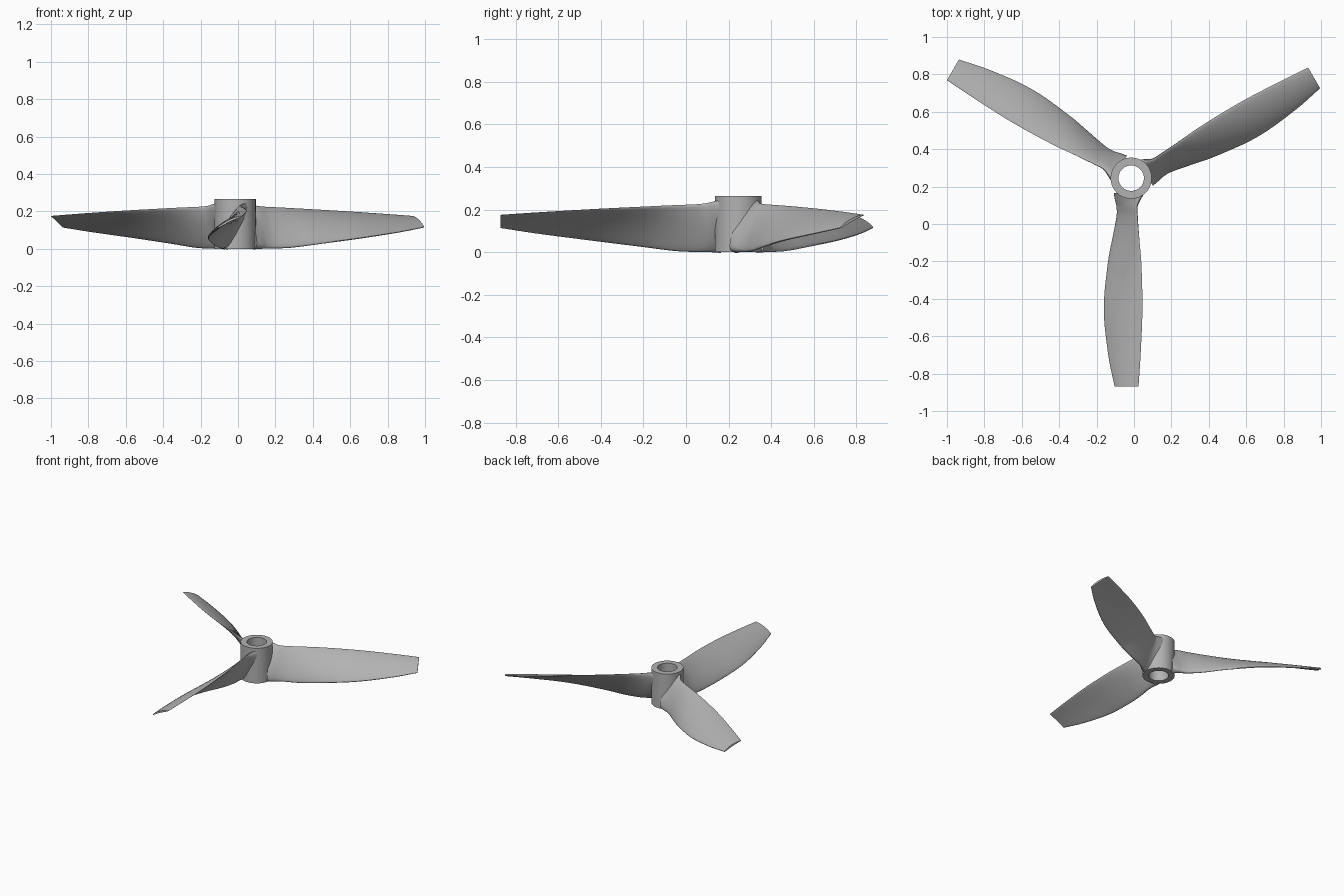
import bpy, bmesh, math
from mathutils import Vector, Matrix

if "Cube" in bpy.data.objects:
    bpy.data.objects.remove(bpy.data.objects["Cube"])

HUB = Vector((-0.015, 0.245, 0))
grey = bpy.data.materials.new("mid_grey")
grey.diffuse_color = (0.45, 0.45, 0.45, 1)
grey.use_nodes = True
grey.node_tree.nodes["Principled BSDF"].inputs["Base Color"].default_value = grey.diffuse_color


def finish(name, bm, angle=35):
    bmesh.ops.recalc_face_normals(bm, faces=bm.faces)
    me = bpy.data.meshes.new(name)
    bm.to_mesh(me)
    bm.free()
    me.materials.append(grey)
    ob = bpy.data.objects.new(name, me)
    bpy.context.collection.objects.link(ob)
    bpy.ops.object.select_all(action='DESELECT')
    ob.select_set(True)
    bpy.context.view_layer.objects.active = ob
    bpy.ops.object.shade_smooth_by_angle(angle=math.radians(angle))
    return ob


# Hub: a ring profile swept around the vertical axis
bm = bmesh.new()
profile = [(0.068, 0), (0.11, 0), (0.11, 0.265), (0.068, 0.265)]
N = 64
rings = []
for i in range(N):
    a = 2 * math.pi * i / N
    rings.append([bm.verts.new((r * math.cos(a), r * math.sin(a), z)) for r, z in profile])
for i in range(N):
    p, q = rings[i], rings[(i + 1) % N]
    for k in range(4):
        bm.faces.new((p[k], q[k], q[(k + 1) % 4], p[(k + 1) % 4]))
hub = finish("hub", bm)
hub.location = HUB

# Blade stations: radius, low edge (x, z), high edge (x, z), thickness
STATIONS = [
    (0.080, -0.075, 0.003, 0.060, 0.245, 0.105),
    (0.115, -0.075, 0.003, 0.045, 0.238, 0.075),
    (0.150, -0.070, 0.003, 0.031, 0.230, 0.055),
    (0.200, -0.072, 0.003, 0.033, 0.225, 0.043),
    (0.300, -0.092, 0.008, 0.041, 0.221, 0.036),
    (0.450, -0.122, 0.027, 0.054, 0.214, 0.031),
    (0.700, -0.145, 0.058, 0.060, 0.201, 0.025),
    (0.950, -0.121, 0.090, 0.050, 0.186, 0.019),
    (1.115, -0.088, 0.115, 0.039, 0.175, 0.014),
]


def smooth_stations(steps):
    """Hermite interpolation of the stations along the radius."""
    S = [Vector(s) for s in STATIONS]
    T = []
    for i in range(len(S)):
        a, b = S[max(i - 1, 0)], S[min(i + 1, len(S) - 1)]
        T.append((b - a) / (b[0] - a[0]))
    out = []
    for i in range(len(S) - 1):
        h = S[i + 1][0] - S[i][0]
        for k in range(steps):
            t = k / steps
            out.append(S[i] * (2*t**3 - 3*t**2 + 1) + T[i] * h * (t**3 - 2*t**2 + t)
                       + S[i + 1] * (3*t**2 - 2*t**3) + T[i + 1] * h * (t**3 - t**2))
    return out + [S[-1]]


def section(s, n=14):
    """Cambered foil with a blunt low edge, lying across the radius."""
    r, x0, z0, x1, z1, th = s
    low, chord = Vector((x0, -r, z0)), Vector((x1 - x0, 0, z1 - z0))
    normal = Vector((-chord.z, 0, chord.x)).normalized()
    camber = 0.05 * chord.length * min(1, max(0, (r - 0.1) / 0.3))
    top, bottom = [], []
    for i in range(n + 1):
        u = 0.5 - 0.5 * math.cos(math.pi * i / n)
        half = th * (0.5 * math.sqrt(max(0, 4 * u * (1 - u))) * 0.8 + 0.1 * (1 - u))
        mid = low + chord * u + normal * camber * 4 * u * (1 - u)
        top.append(mid + normal * half)
        bottom.append(mid - normal * half)
    return top + bottom[-2::-1]


# Three blades lofted through the stations
for b, name in enumerate(("front_blade", "right_blade", "left_blade")):
    bm = bmesh.new()
    loops = [[bm.verts.new(p) for p in section(s)] for s in smooth_stations(5)]
    for p, q in zip(loops, loops[1:]):
        m = len(p)
        for i in range(m):
            bm.faces.new((p[i], p[(i + 1) % m], q[(i + 1) % m], q[i]))
    bm.faces.new(loops[0])
    bm.faces.new(loops[-1])
    bm.transform(Matrix.Translation(HUB) @ Matrix.Rotation(b * 2 * math.pi / 3, 4, 'Z'))
    finish(name, bm, 45)
